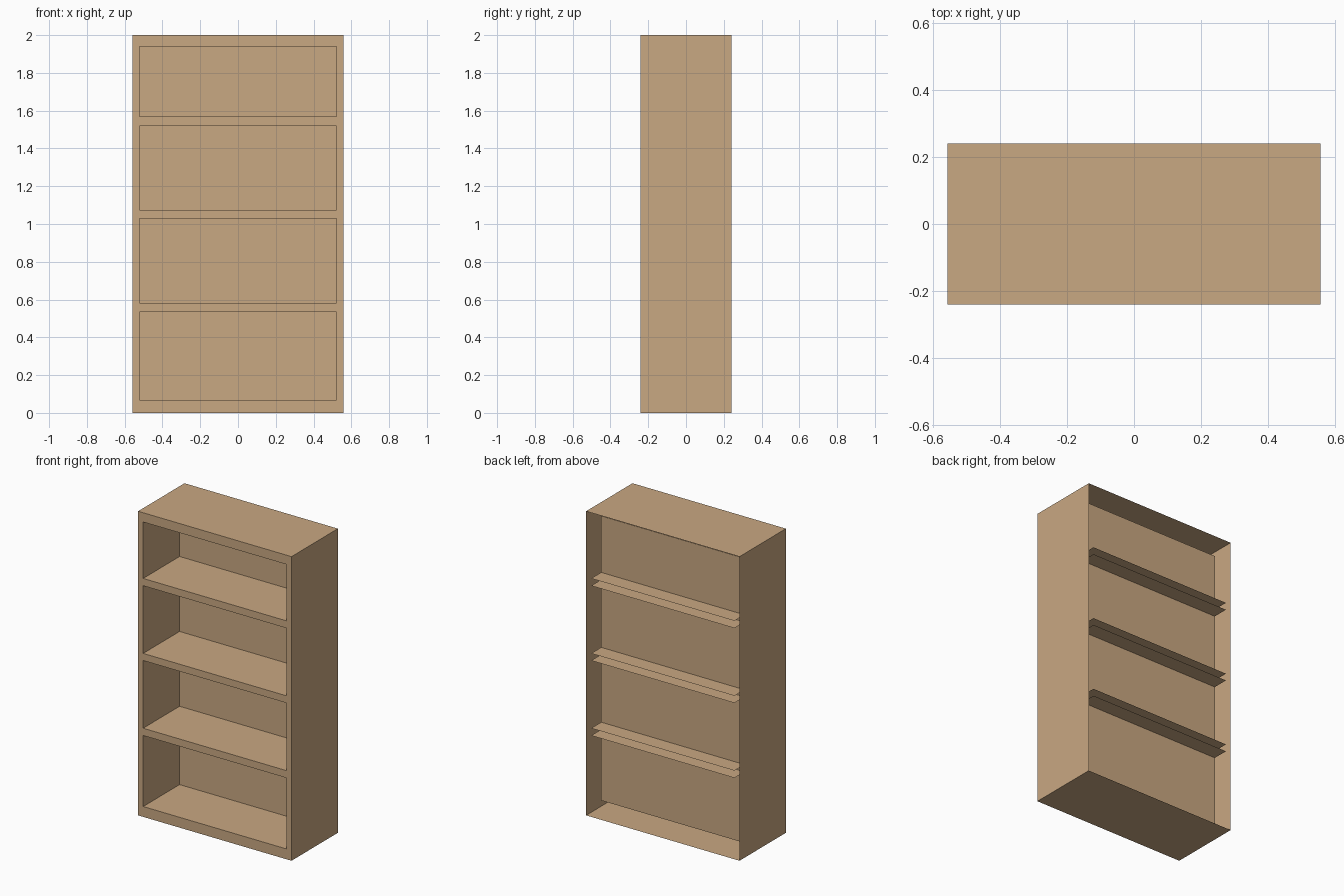
import bpy, bmesh
from mathutils import Vector

old = bpy.data.objects.get("Cube")
if old:
    bpy.data.objects.remove(old, do_unlink=True)

# Main dimensions
HALF_W, HALF_D, HEIGHT = 0.558, 0.241, 2.0
INNER_W = 0.521                 # half width of the openings
PANEL_Y = 0.137                 # the back panel is set in from the rear
FLOOR, CEILING = 0.068, 1.939
SHELVES = [(0.535, 0.583), (1.028, 1.075), (1.52, 1.568)]

wood = bpy.data.materials.new("light_wood")
wood.use_nodes = True
colour = (0.584, 0.392, 0.223, 1.0)
wood.diffuse_color = colour
wood.node_tree.nodes["Principled BSDF"].inputs["Base Color"].default_value = colour


def finish(name, bm):
    mesh = bpy.data.meshes.new(name)
    bm.to_mesh(mesh)
    bm.free()
    mesh.materials.append(wood)
    obj = bpy.data.objects.new(name, mesh)
    bpy.context.collection.objects.link(obj)
    return obj


def open_box(name, low, high, open_sides, inward=False):
    """Thin-sheet box without the faces that point along open_sides."""
    bm = bmesh.new()
    bmesh.ops.create_cube(bm, size=1)
    bm.normal_update()
    gone = [f for f in bm.faces
            if any(f.normal.dot(Vector(s)) > 0.9 for s in open_sides)]
    bmesh.ops.delete(bm, geom=gone, context='FACES')
    low, high = Vector(low), Vector(high)
    for v in bm.verts:
        v.co = (low + high) / 2 + v.co * (high - low)
    if inward:
        bmesh.ops.reverse_faces(bm, faces=bm.faces[:])
    return finish(name, bm)


FRONT, BACK, LEFT, RIGHT = (0, -1, 0), (0, 1, 0), (1, 0, 0), (-1, 0, 0)

# Outer case: sides, top and bottom
open_box("outer_case", (-HALF_W, -HALF_D, 0), (HALF_W, HALF_D, HEIGHT), [FRONT, BACK])

# Inner lining: inner sides, floor, ceiling and back panel
open_box("inner_lining", (-INNER_W, -HALF_D, FLOOR), (INNER_W, PANEL_Y, CEILING),
         [FRONT], inward=True)

# Shelves: upper and lower boards running through the panel to the rear
for i, (under, top) in enumerate(SHELVES):
    open_box(f"shelf_{i + 1}", (-INNER_W, -HALF_D, under), (INNER_W, HALF_D, top),
             [FRONT, BACK, LEFT, RIGHT])

# Front frame: one flat sheet with four openings
xs = [-HALF_W, -INNER_W, INNER_W, HALF_W]
zs = [0, FLOOR] + [z for pair in SHELVES for z in pair] + [CEILING, HEIGHT]
bm = bmesh.new()
grid = [[bm.verts.new((x, -HALF_D, z)) for x in xs] for z in zs]
for r in range(len(zs) - 1):
    for c in range(len(xs) - 1):
        if c == 1 and r % 2 == 1:
            continue
        bm.faces.new((grid[r][c], grid[r][c + 1], grid[r + 1][c + 1], grid[r + 1][c]))
finish("front_frame", bm)
